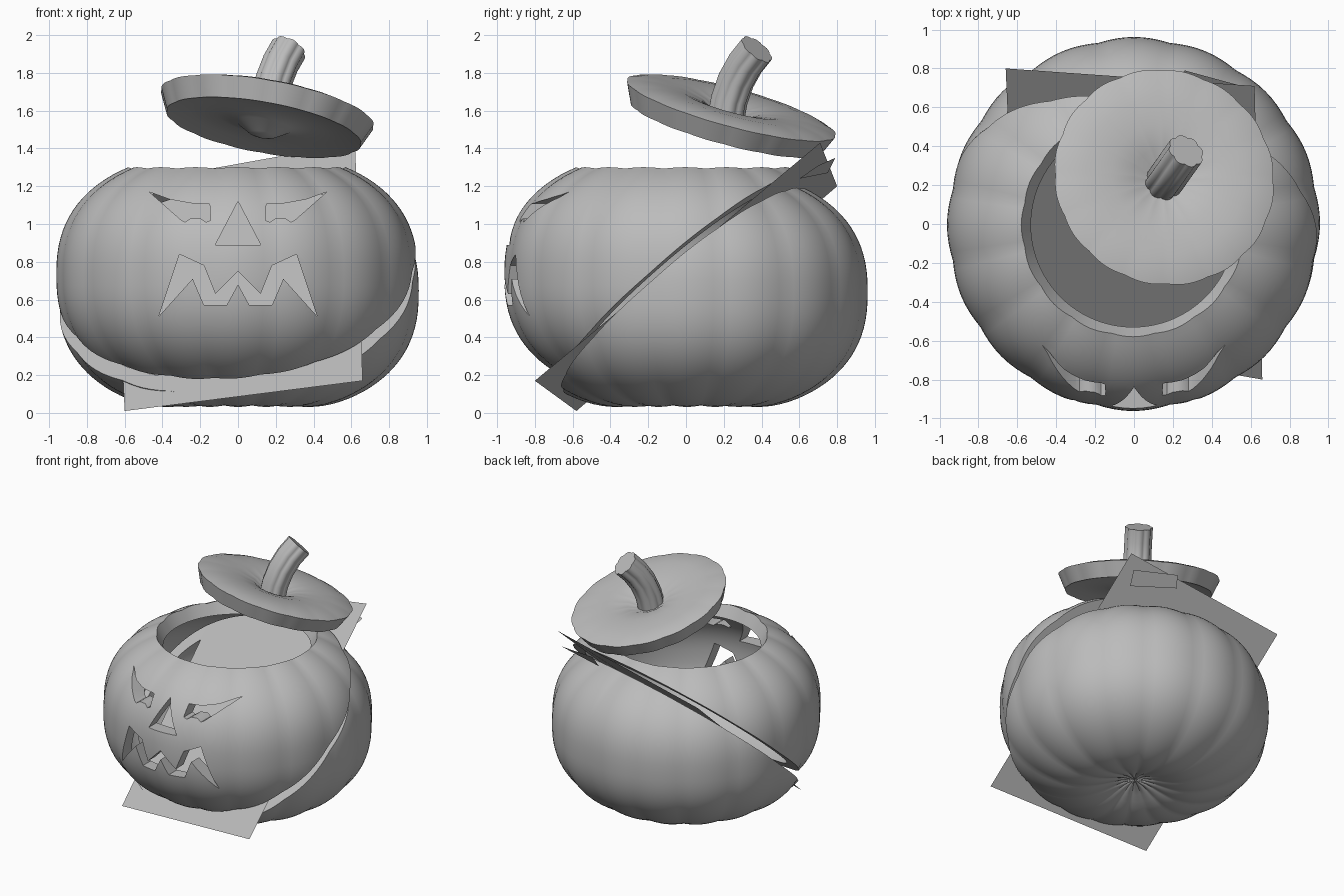
import bpy, bmesh, math
from mathutils import Vector, Matrix

cube = bpy.data.objects.get("Cube")
if cube:
    bpy.data.objects.remove(cube)

GREY = (0.5, 0.5, 0.5, 1)
grey = bpy.data.materials.new("plain grey")
grey.use_nodes = True
grey.diffuse_color = GREY
grey.node_tree.nodes["Principled BSDF"].inputs["Base Color"].default_value = GREY


def finish(name, bm, angle=35):
    """Turn a bmesh into a shaded object."""
    bmesh.ops.remove_doubles(bm, verts=bm.verts, dist=1e-5)
    bmesh.ops.recalc_face_normals(bm, faces=bm.faces)
    mesh = bpy.data.meshes.new(name)
    bm.to_mesh(mesh)
    bm.free()
    mesh.materials.append(grey)
    shade(mesh, angle)
    obj = bpy.data.objects.new(name, mesh)
    bpy.context.collection.objects.link(obj)
    return obj


def shade(mesh, angle):
    mesh.polygons.foreach_set("use_smooth", [True] * len(mesh.polygons))
    mesh.set_sharp_from_angle(angle=math.radians(angle))


def loft(rings, caps=False):
    """Skin a list of closed rings of points."""
    bm = bmesh.new()
    rows = [[bm.verts.new(p) for p in ring] for ring in rings]
    for a, b in zip(rows, rows[1:]):
        for i in range(len(a)):
            j = (i + 1) % len(a)
            bm.faces.new((a[i], a[j], b[j], b[i]))
    if caps:
        bm.faces.new(rows[0])
        bm.faces.new(rows[-1])
    return bm


def revolve(profile, steps=128):
    """Spin (radius, height, rib depth) points, with sixteen ribs."""
    rings = []
    for r, z, rib in profile:
        ring = []
        for i in range(steps):
            a = 2 * math.pi * i / steps
            k = 1 - rib * (1 - abs(math.cos(8 * a)))
            ring.append((r * k * math.sin(a), -r * k * math.cos(a), z * k))
        rings.append(ring)
    return loft(rings)


def half_space(normal, point):
    """Large block that fills the side of a plane its normal points to."""
    n = Vector(normal).normalized()
    bm = bmesh.new()
    turn = n.to_track_quat('Z', 'Y').to_matrix().to_4x4()
    bmesh.ops.create_cube(bm, size=4, matrix=Matrix.Translation(Vector(point) + n * 2) @ turn)
    return finish("cutter", bm)


def prism(points):
    """Face cutter: an outline pushed through the front wall."""
    return finish("cutter", loft([[(x, y, z) for x, z in points] for y in (-1.2, -0.45)], True))


def carve(obj, cutters):
    """Apply boolean cutters, then delete them."""
    for cutter, op in cutters:
        mod = obj.modifiers.new("cut", 'BOOLEAN')
        mod.operation, mod.object, mod.solver = op, cutter, 'EXACT'
    deps = bpy.context.evaluated_depsgraph_get()
    mesh = bpy.data.meshes.new_from_object(obj.evaluated_get(deps))
    obj.modifiers.clear()
    obj.data = mesh
    shade(mesh, 35)
    for cutter, op in cutters:
        bpy.data.objects.remove(cutter)


# Hollow pumpkin wall with an open top
def wall(radius, height, opening, rib, dimple, steps=44):
    power = 2 / 2.4
    start = math.asin((opening / radius) ** (1 / power))
    points = []
    for i in range(steps + 1):
        t = start + (math.pi - start) * i / steps
        r = radius * max(math.sin(t), 0) ** power
        z = math.copysign(height * abs(math.cos(t)) ** power, math.cos(t))
        if z < 0:
            z += dimple * math.exp(-(r / 0.28) ** 2)
        points.append((r if i < steps else 0, z, rib))
    return points


def shell(name, centre):
    outer = wall(0.957, 0.66, 0.575, 0.013, 0.13)
    inner = wall(0.857, 0.56, 0.525, 0, 0.14)
    bm = revolve(outer[::-1] + inner)
    bmesh.ops.translate(bm, verts=bm.verts, vec=centre)
    return finish(name, bm)


def mirrored(half):
    return half + [(-x, z) for x, z in reversed(half) if x > 0]


# Carved face outlines
nose = [(0, 1.12), (0.12, 0.89), (-0.12, 0.89)]
eye = [(0.47, 1.17), (0.36, 1.13), (0.25, 1.11), (0.15, 1.105), (0.145, 1.02),
       (0.17, 1.01), (0.2, 1.03), (0.25, 1.03), (0.28, 1.01), (0.3, 1.02)]
top_lip = [(0, 0.75), (0.12, 0.63), (0.18, 0.78), (0.31, 0.84), (0.42, 0.51)]
low_lip = [(0.24, 0.71), (0.18, 0.57), (0.06, 0.57), (0, 0.68)]
mouth = mirrored(top_lip + low_lip)
mouth = [p for i, p in enumerate(mouth) if p not in mouth[:i]]

upper = shell("front_half", (-0.005, -0.005, 0.73))
carve(upper, [(half_space((-0.2, -0.85, 1), (0, 0, 0.72)), 'INTERSECT')]
      + [(prism(s), 'DIFFERENCE') for s in (nose, eye, [(-x, z) for x, z in eye], mouth)])

lower = shell("back_half", (0, 0.005, 0.64))
carve(lower, [(half_space((0.22, 0.85, -1), (0, 0, 0.65)), 'INTERSECT')])


# Flat sheets lying in the slanted cut
def sheet(name, corners):
    bm = bmesh.new()
    bm.faces.new([bm.verts.new(c) for c in corners])
    finish(name, bm)


sheet("cut_sheet", [(-0.6, -0.58, 0.01), (0.66, -0.8, 0.17), (0.62, 0.71, 1.43), (-0.66, 0.8, 1.2)])
sheet("small_sheet", [(0.59, 0.7, 1.31), (0.26, 0.79, 1.35), (0.23, 0.75, 1.27), (0.54, 0.6, 1.24)])

# Tilted lid floating over the opening
lid_profile = [(0, -0.06, 0), (0.08, -0.04, 0.02), (0.16, 0, 0.03), (0.28, 0.025, 0.03),
               (0.42, 0.03, 0.02), (0.52, 0.018, 0.013), (0.575, 0, 0.013), (0.525, -0.11, 0.013),
               (0.4, -0.085, 0), (0.25, -0.08, 0), (0.15, -0.1, 0), (0.07, -0.15, 0), (0, -0.17, 0)]
bm = revolve(lid_profile)
tilt = Vector((0.18, 0.27, 1)).to_track_quat('Z', 'Y').to_matrix().to_4x4()
bm.transform(Matrix.Translation((0.155, 0.24, 1.615)) @ tilt)
finish("lid", bm)

# Bent, fluted stem
path = [Vector(p) for p in ((0.15, 0.21, 1.55), (0.165, 0.23, 1.66), (0.19, 0.265, 1.76),
                            (0.225, 0.315, 1.85), (0.268, 0.375, 1.925))]
rings = []
for i, p in enumerate(path):
    way = path[min(i + 1, len(path) - 1)] - path[max(i - 1, 0)]
    turn = way.to_track_quat('Z', 'Y')
    ring = []
    for j in range(64):
        a = 2 * math.pi * j / 64
        r = 0.088 + 0.011 * abs(math.cos(4 * a))
        ring.append(p + turn @ Vector((r * math.cos(a), r * math.sin(a), 0)))
    rings.append(ring)
finish("stem", loft(rings, True), 50)
